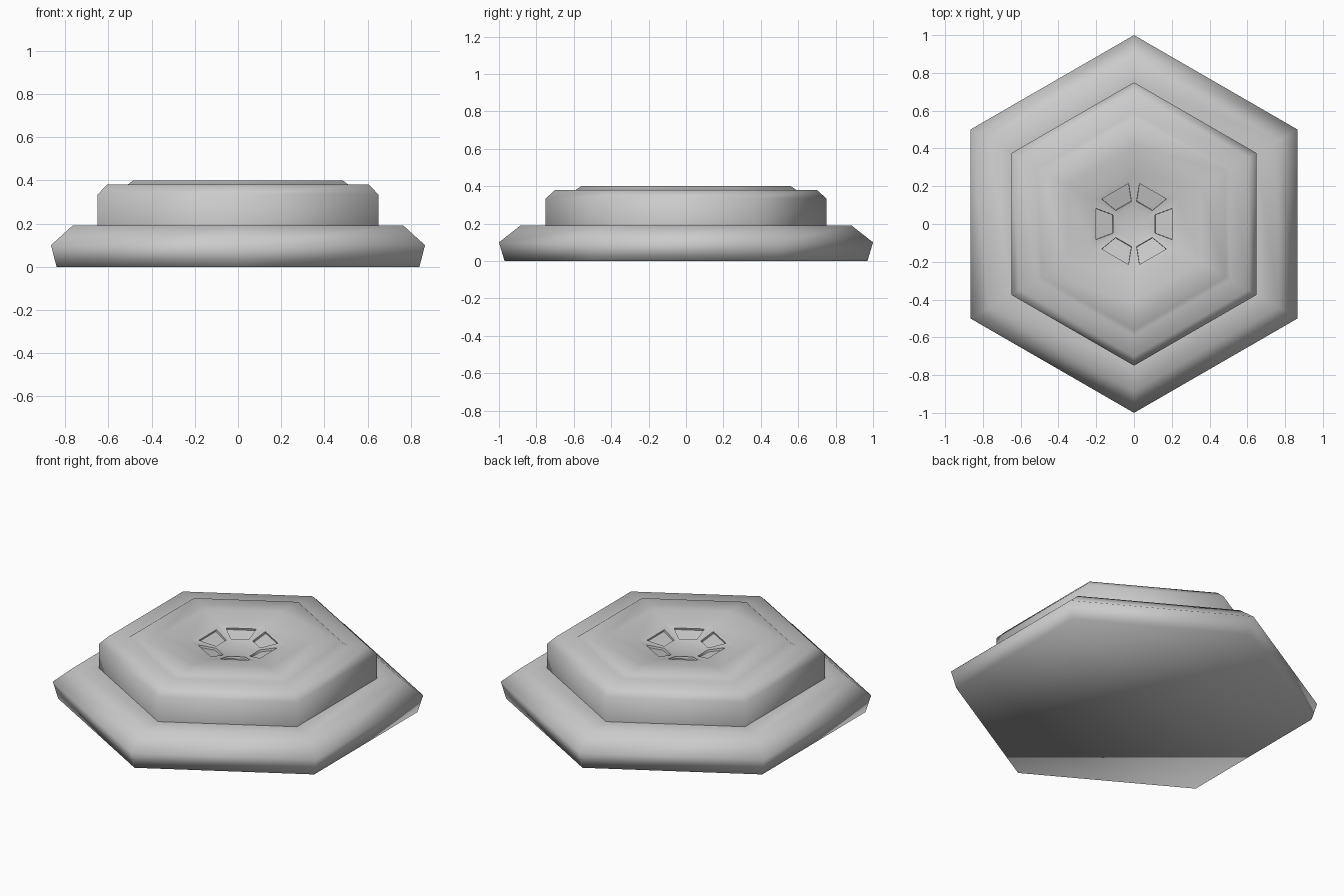
import bpy, bmesh, math
from mathutils import Vector

if "Cube" in bpy.data.objects:
    bpy.data.objects.remove(bpy.data.objects["Cube"])

C30 = math.cos(math.radians(30))

# Outline as (corner radius, height), from the underside to the dish floor
PROFILE = [(0.97, 0), (1.0, 0.1), (0.885, 0.19), (0.75, 0.19), (0.75, 0.335),
           (0.70, 0.38), (0.59, 0.38), (0.56, 0.40), (0.41, 0.40),
           (0.265, 0.372), (0.09, 0.332)]


def ring(bm, r, z):
    angles = [math.radians(30 + 60 * i) for i in range(6)]
    return [bm.verts.new((r * math.cos(a), r * math.sin(a), z)) for a in angles]


bm = bmesh.new()
rings = [ring(bm, r, z) for r, z in PROFILE]
windows = []
for k, (lo, hi) in enumerate(zip(rings, rings[1:])):
    for i in range(6):
        j = (i + 1) % 6
        f = bm.faces.new((lo[i], lo[j], hi[j], hi[i]))
        if k == len(rings) - 2:
            windows.append(f)
bm.faces.new(rings[0][::-1])
bm.faces.new(rings[-1])
bm.normal_update()

# Six trapezoid windows sunk into the sloping dish
bmesh.ops.inset_individual(bm, faces=windows, thickness=0.02)
(r1, z1), (r0, z0) = PROFILE[-2:]
slope = (z1 - z0) / ((r1 - r0) * C30)
for f in windows:
    c = f.calc_center_median()
    out = Vector((c.x, c.y, 0)).normalized()
    side = Vector((-out.y, out.x, 0))
    mid = c.dot(out)
    for v in f.verts:
        a, t = (0.20, 0.082) if v.co.dot(out) > mid else (0.11, 0.048)
        t = math.copysign(t, v.co.dot(side))
        v.co = out * a + side * t
        v.co.z = z0 + slope * (a - r0 * C30)
bm.normal_update()
pits = bmesh.ops.extrude_discrete_faces(bm, faces=windows)["faces"]
bm.normal_update()
for f in pits:
    bmesh.ops.translate(bm, verts=f.verts[:], vec=f.normal * -0.012)

# Stepped hexagonal base
mesh = bpy.data.meshes.new("hex_base")
bm.to_mesh(mesh)
bm.free()
base = bpy.data.objects.new("hex_base", mesh)
bpy.context.collection.objects.link(base)
bpy.context.view_layer.objects.active = base
base.select_set(True)
bpy.ops.object.shade_smooth_by_angle(angle=math.radians(80))
